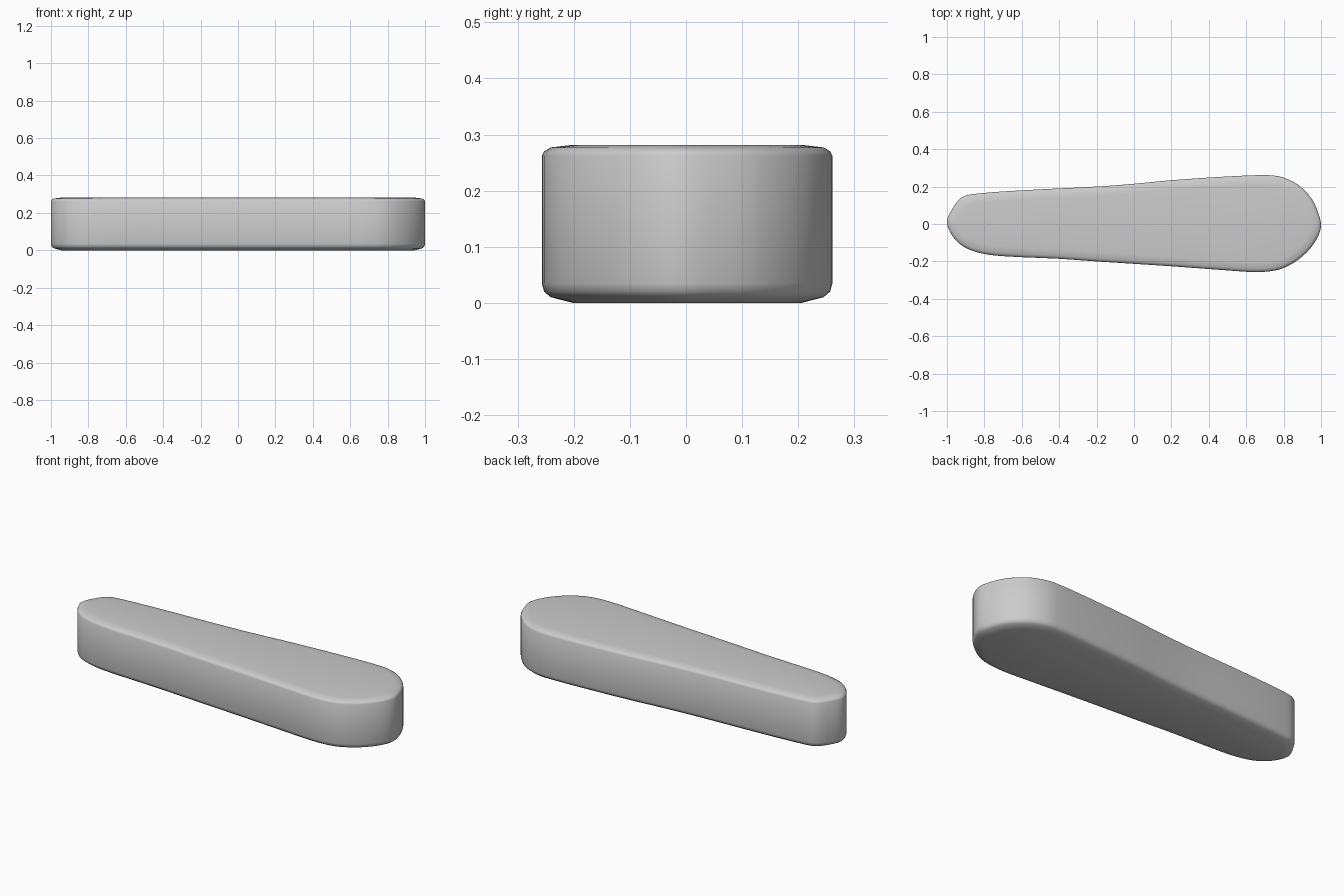
import bpy, bmesh
from mathutils import Vector

if "Cube" in bpy.data.objects:
    bpy.data.objects.remove(bpy.data.objects["Cube"])

# Plan outline, clockwise from the narrow tip
outline = [(-1, 0.01), (-0.975, 0.075), (-0.925, 0.14), (-0.86, 0.16), (-0.6, 0.18),
           (-0.2, 0.2), (0, 0.215), (0.2, 0.234), (0.5, 0.254), (0.72, 0.261),
           (0.8, 0.248), (0.88, 0.208), (0.95, 0.135), (0.985, 0.06), (1, -0.01),
           (0.98, -0.075), (0.925, -0.15), (0.85, -0.21), (0.77, -0.245), (0.66, -0.257),
           (0.5, -0.248), (0.2, -0.226), (-0.2, -0.2), (-0.4, -0.186), (-0.7, -0.172),
           (-0.82, -0.156), (-0.91, -0.122), (-0.97, -0.065)]

# Edge rounding: inset from outline, height
section = [(0.055, 0.0), (0.016, 0.01), (0.004, 0.02), (0, 0.035),
           (0, 0.262), (0.004, 0.27), (0.016, 0.277), (0.05, 0.281)]


def smooth_loop(points, steps):
    """Closed Catmull-Rom curve, knots spaced by chord length."""
    pts = [Vector(p) for p in points]
    n, result = len(pts), []
    for i in range(n):
        a, b, c, d = (pts[(i + k) % n] for k in (-1, 0, 1, 2))
        length = (c - b).length
        m0 = (c - a) / ((c - b).length + (b - a).length) * length
        m1 = (d - b) / ((d - c).length + (c - b).length) * length
        for s in range(steps):
            t = s / steps
            result.append(b * (2*t**3 - 3*t*t + 1) + m0 * (t**3 - 2*t*t + t)
                          + c * (3*t*t - 2*t**3) + m1 * (t**3 - t*t))
    return result


loop = smooth_loop(outline, 3)
n = len(loop)
normals = []
for i in range(n):
    tangent = (loop[(i + 1) % n] - loop[i - 1]).normalized()
    normals.append(Vector((tangent.y, -tangent.x)))

# Tapered body: stacked rings joined by quads and capped
bm = bmesh.new()
rings = []
for inset, z in section:
    rings.append([bm.verts.new(((p + q * inset).to_3d() + Vector((0, 0, z))))
                  for p, q in zip(loop, normals)])
for low, high in zip(rings, rings[1:]):
    for i in range(n):
        j = (i + 1) % n
        bm.faces.new((low[i], low[j], high[j], high[i]))
bm.faces.new(rings[0])
bm.faces.new(rings[-1])
bmesh.ops.recalc_face_normals(bm, faces=bm.faces)
for face in bm.faces:
    face.smooth = True

mesh = bpy.data.meshes.new("tapered_body")
bm.to_mesh(mesh)
bm.free()
body = bpy.data.objects.new("tapered_body", mesh)
bpy.context.collection.objects.link(body)
